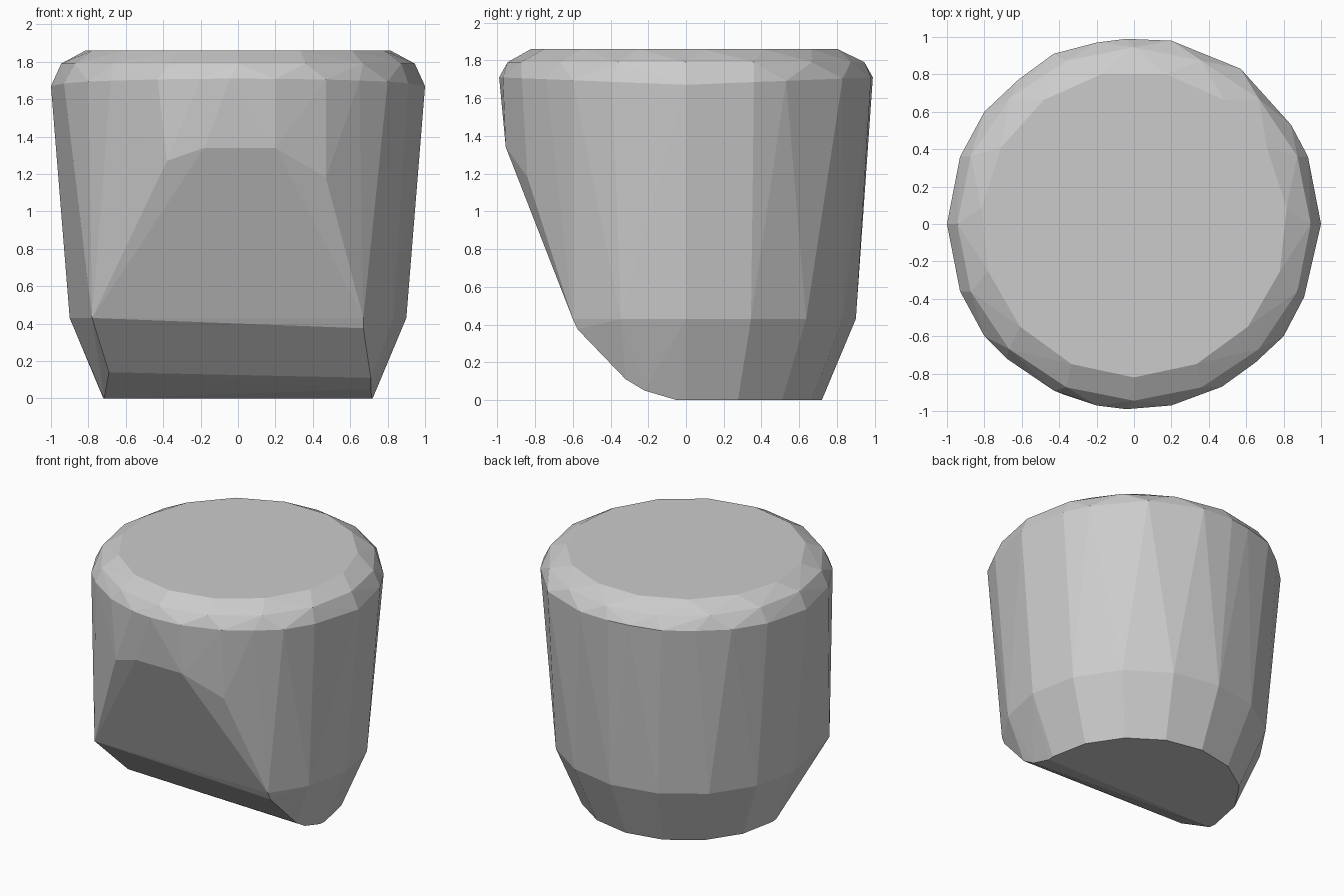
import bpy, bmesh, math

if "Cube" in bpy.data.objects:
    bpy.data.objects.remove(bpy.data.objects["Cube"])

bm = bmesh.new()


def ring(radius, z, sides, start=0.0, y_min=-2.0):
    """Add a ring of points, leaving out those in front of y_min."""
    for i in range(sides):
        a = math.radians(start) + math.tau * i / sides
        x, y = radius * math.cos(a), radius * math.sin(a)
        if y >= y_min:
            bm.verts.new((x, y, z))


# Widest outline, just under the rounded top edge
outline = [(1, 0), (.93, .36), (.84, .53), (.57, .83), (.2, .98), (-.04, .99),
           (-.2, .97), (-.43, .91), (-.62, .77), (-.8, .6), (-.93, .36), (-1, 0),
           (-.93, -.36), (-.8, -.6), (-.68, -.72), (-.43, -.89), (-.2, -.97),
           (-.04, -.99), (.2, -.97), (.47, -.87), (.65, -.74), (.8, -.6), (.91, -.39)]
for x, y in outline:
    bm.verts.new((x, y, 1.67 + 0.04 * abs(y)))

# Rounded top edge and flat top
ring(0.945, 1.79, 16)
ring(0.82, 1.86, 15, 6)

# Back part of the waist and base
ring(0.90, 0.43, 16, 0, -0.4)
ring(0.72, 0.0, 16, 0, -0.03)

# Slanted front cut
for p in [(-.18, -.955, 1.34), (.2, -.955, 1.34), (.47, -.84, 1.18), (-.38, -.91, 1.27),
          (-.78, -.59, .43), (.67, -.6, .43), (.67, -.575, .375),
          (-.69, -.32, .14), (.71, -.32, .11), (.71, -.22, .05),
          (-.715, -.05, 0), (.715, -.05, 0)]:
    bm.verts.new(p)

# Convex skin over all points, with flat areas merged
bmesh.ops.convex_hull(bm, input=bm.verts[:])
loose = [v for v in bm.verts if not v.link_faces]
bmesh.ops.delete(bm, geom=loose, context='VERTS')
bmesh.ops.dissolve_limit(bm, angle_limit=math.radians(1),
                         verts=bm.verts[:], edges=bm.edges[:])
bmesh.ops.recalc_face_normals(bm, faces=bm.faces[:])

mesh = bpy.data.meshes.new("faceted_block")
bm.to_mesh(mesh)
bm.free()
bpy.context.collection.objects.link(bpy.data.objects.new("faceted_block", mesh))
